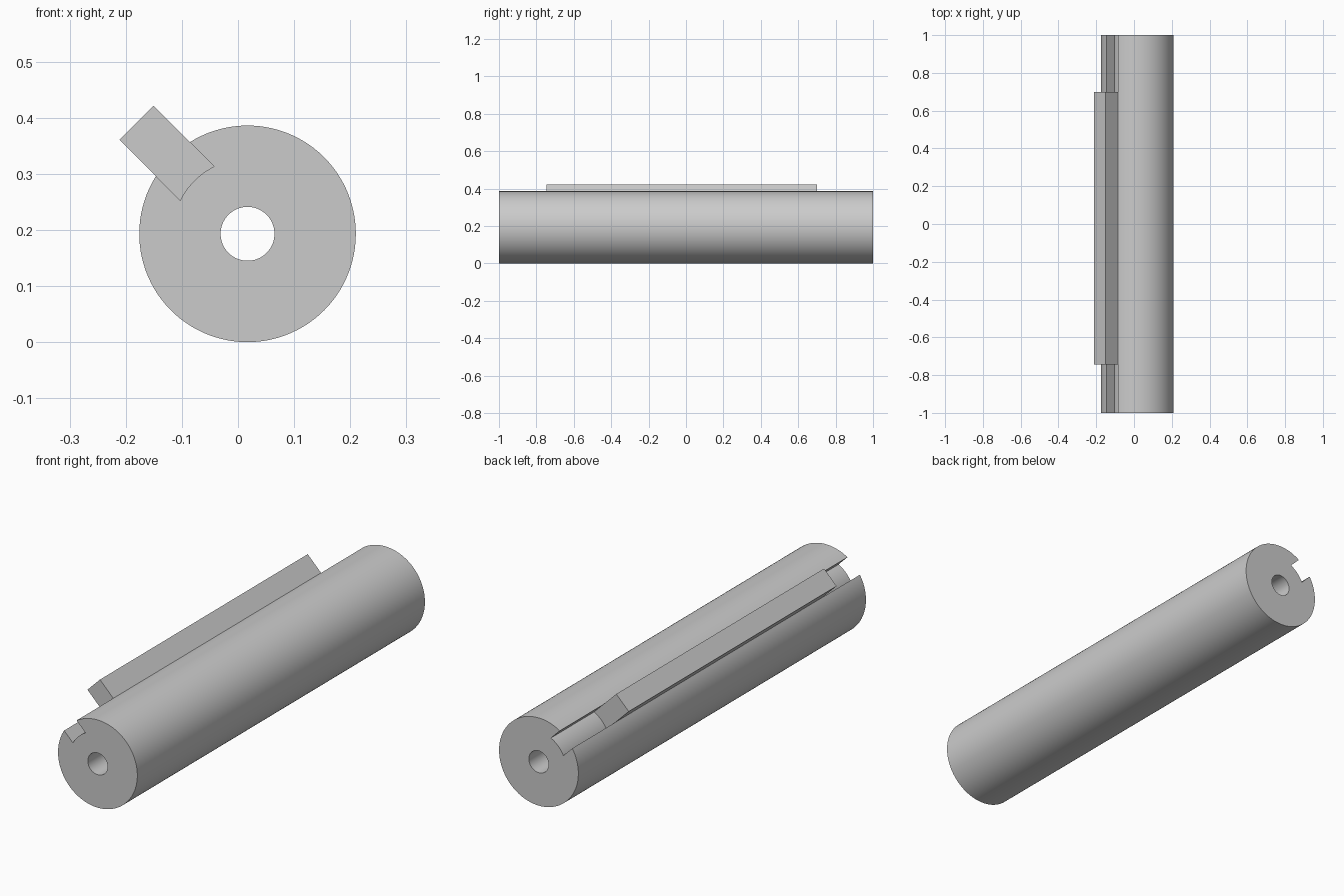
import bpy, bmesh, math
from mathutils import Vector

if "Cube" in bpy.data.objects:
    bpy.data.objects.remove(bpy.data.objects["Cube"])

CX, CZ = 0.017, 0.193          # shaft axis
R, BORE, FLOOR = 0.193, 0.048, 0.134
HALF, TOP = 0.043, 0.28        # key half width, key outer height
TILT = math.radians(135)       # direction the key points

grey = bpy.data.materials.new("steel_grey")
grey.diffuse_color = (0.6, 0.6, 0.6, 1)
grey.use_nodes = True
grey.node_tree.nodes["Principled BSDF"].inputs["Base Color"].default_value = grey.diffuse_color


def arc(radius, a0, a1, n):
    return [(radius * math.cos(a0 + (a1 - a0) * i / n),
             radius * math.sin(a0 + (a1 - a0) * i / n)) for i in range(n + 1)]


def extrude(name, quads, y0, y1):
    """Extrude a strip of 2D cross-section cells along y, keeping only the skin."""
    bm = bmesh.new()
    for cell in quads:
        bm.faces.new([bm.verts.new((CX + x, y0, CZ + z)) for x, z in cell])
    bmesh.ops.remove_doubles(bm, verts=bm.verts, dist=1e-5)
    ext = bmesh.ops.extrude_face_region(bm, geom=bm.faces[:], use_keep_orig=True)
    moved = [v for v in ext["geom"] if isinstance(v, bmesh.types.BMVert)]
    bmesh.ops.translate(bm, verts=moved, vec=Vector((0, y1 - y0, 0)))
    bmesh.ops.recalc_face_normals(bm, faces=bm.faces)
    mesh = bpy.data.meshes.new(name)
    bm.to_mesh(mesh)
    bm.free()
    mesh.materials.append(grey)
    ob = bpy.data.objects.new(name, mesh)
    bpy.context.collection.objects.link(ob)
    bpy.context.view_layer.objects.active = ob
    ob.select_set(True)
    bpy.ops.object.shade_smooth_by_angle(angle=math.radians(30))
    ob.select_set(False)


def strip(inner, outer):
    return [(inner[i], outer[i], outer[i + 1], inner[i + 1]) for i in range(len(inner) - 1)]


# Slot edges: angles where the parallel slot walls meet the rim and the floor
rim, low = math.asin(HALF / R), math.asin(HALF / FLOOR)
N, M = 96, 10
full = 2 * math.pi

# Shaft: bored round bar with a full-length slot; the wall cells end on the slot sides
a0, a1 = TILT + low, TILT + full - low
body = strip(arc(BORE, a0, a1, N), arc(FLOOR, a0, a1, N))
body += strip(arc(FLOOR, a0, a1, N), arc(R, TILT + rim, TILT + full - rim, N))
body += strip(arc(BORE, TILT - low, TILT + low, M), arc(FLOOR, TILT - low, TILT + low, M))
extrude("slotted_shaft", body, -1, 1)

# Key: rectangular bar with a curved underside seated on the slot floor
c, s = math.cos(TILT), math.sin(TILT)
under = arc(FLOOR, TILT - low, TILT + low, M)
crown = []
for x, z in under:
    side = -x * s + z * c
    crown.append((TOP * c - side * s, TOP * s + side * c))
extrude("key_bar", strip(under, crown), -0.745, 0.70)
